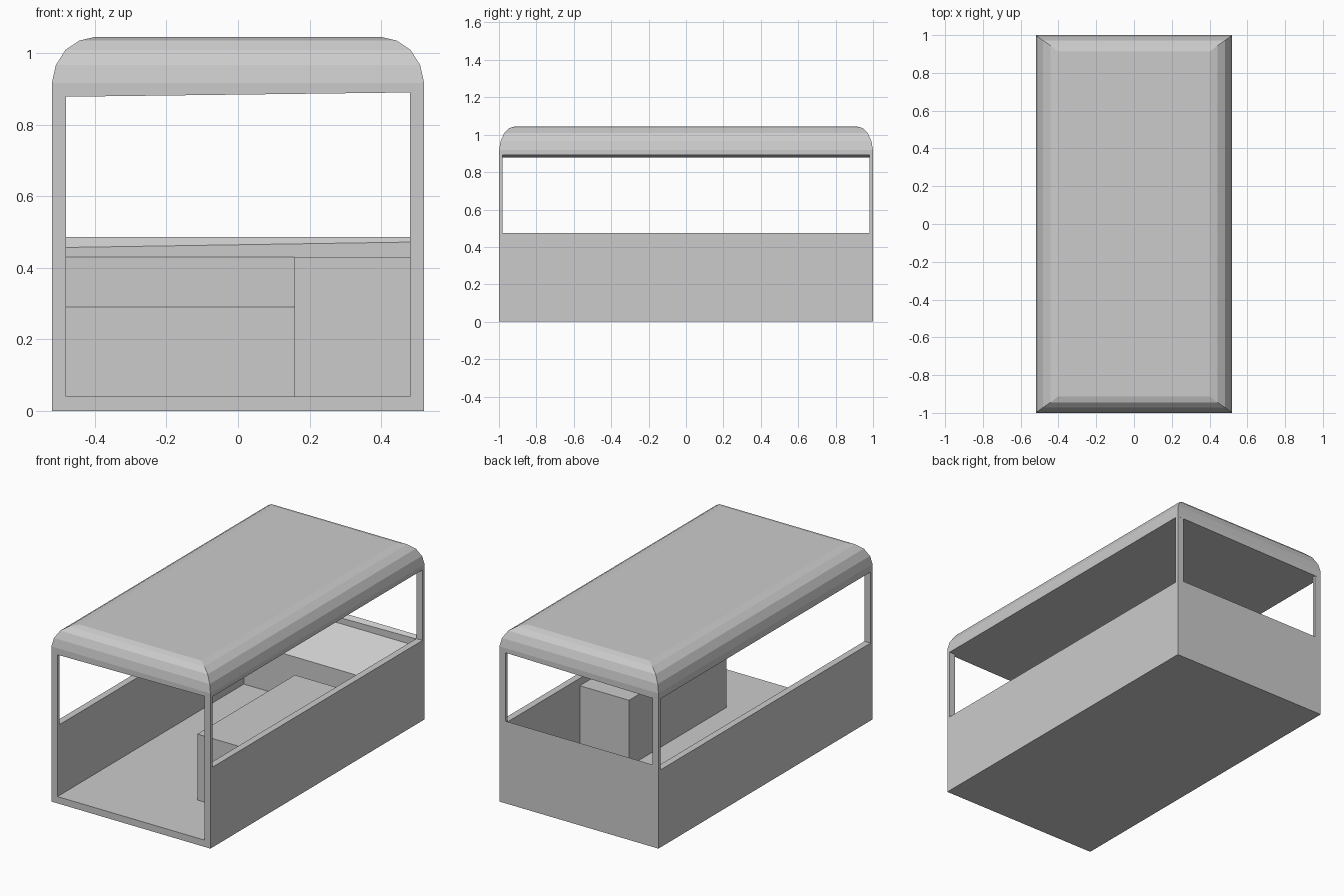
import bpy, bmesh

if "Cube" in bpy.data.objects:
    bpy.data.objects.remove(bpy.data.objects["Cube"])


def finish(name, bm):
    bmesh.ops.recalc_face_normals(bm, faces=bm.faces)
    me = bpy.data.meshes.new(name)
    bm.to_mesh(me)
    bm.free()
    ob = bpy.data.objects.new(name, me)
    bpy.context.collection.objects.link(ob)
    return ob


def loft(name, rings):
    """Skin closed rings of points and cap both ends."""
    bm = bmesh.new()
    loops = [[bm.verts.new(p) for p in ring] for ring in rings]
    for a, b in zip(loops, loops[1:]):
        for i in range(len(a)):
            j = (i + 1) % len(a)
            bm.faces.new((a[i], a[j], b[j], b[i]))
    bm.faces.new(loops[0])
    bm.faces.new(loops[-1])
    return finish(name, bm)


def prism_x(name, yz, x0, x1):
    return loft(name, [[(x, y, z) for y, z in yz] for x in (x0, x1)])


def box(name, x0, x1, y0, y1, z0, z1):
    return prism_x(name, [(y0, z0), (y1, z0), (y1, z1), (y0, z1)], x0, x1)


W, L, IN_X, IN_Y = 0.52, 1.0, 0.48, 0.98


def ceiling(x):
    return 0.884 + 0.0125 * x


# Roof: solid block with mitred, rounded edges and a slightly tilted underside
corners = [(-1, -1), (1, -1), (1, 1), (-1, 1)]
steps = [(0.52, 1.0, 0.917), (0.509, 0.991, 0.966), (0.482, 0.972, 1.009),
         (0.443, 0.945, 1.035), (0.40, 0.912, 1.045)]
rings = [[(sx * W, sy * L, ceiling(sx * W)) for sx, sy in corners]]
rings += [[(sx * x, sy * y, z) for sx, sy in corners] for x, y, z in steps]
loft("roof", rings)

# Floor between the side walls
box("floor", -IN_X, IN_X, -L, L, 0, 0.04)

# Side walls and corner posts
for side, s, sill in (("left", -1, 0.458), ("right", 1, 0.474)):
    box(side + "_wall", s * IN_X, s * W, -L, L, 0, sill)
    for end, e in (("front", -1), ("back", 1)):
        box(f"{end}_{side}_post", s * IN_X, s * W, e * IN_Y, e * L,
            sill, ceiling(s * 0.5))

# Back wall, its sill sloping inwards and a little lower on the left
loft("back_wall", [[(x, IN_Y, 0.04), (x, L, 0.04), (x, L, 0.486), (x, IN_Y, z)]
                   for x, z in ((-IN_X, 0.457), (IN_X, 0.472))])

# Console at the back with a sloped top
prism_x("sloped_console", [(0.74, 0.04), (IN_Y, 0.04), (IN_Y, 0.43), (0.74, 0.29)],
        -IN_X, IN_X)

# Counter along the right wall
box("side_counter", 0.158, IN_X, -0.606, 0.306, 0.04, 0.43)
